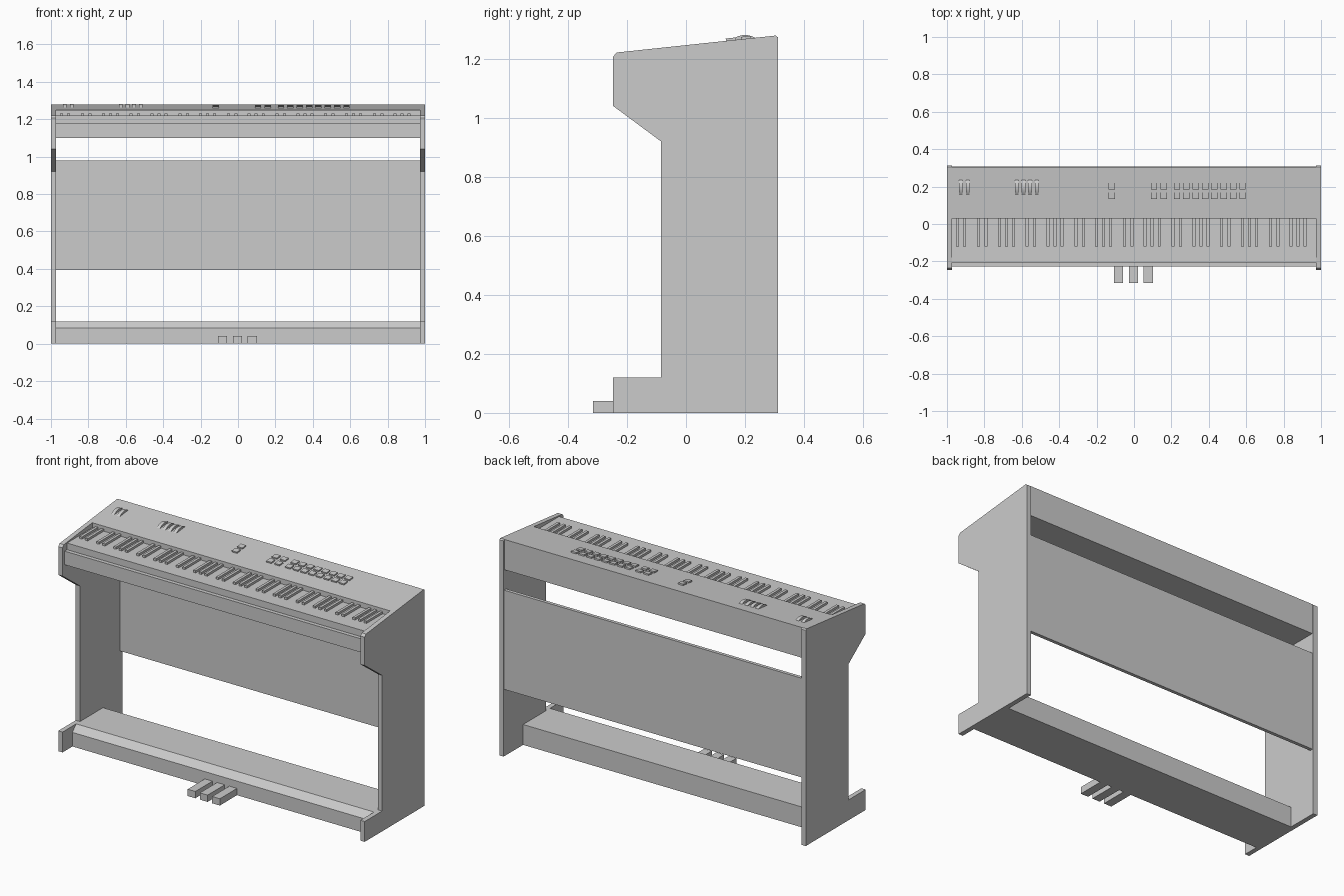
import bpy, bmesh, math
from mathutils import Matrix, Vector

cube = bpy.data.objects.get("Cube")
if cube:
    bpy.data.objects.remove(cube, do_unlink=True)

grey = bpy.data.materials.new("plain grey")
grey.use_nodes = True
COLOUR = (0.6, 0.6, 0.6, 1.0)
grey.diffuse_color = COLOUR
grey.node_tree.nodes["Principled BSDF"].inputs["Base Color"].default_value = COLOUR

SLOPE = 0.1065
TILT = math.atan(SLOPE)
INNER = 0.972          # inner face of the side panels
KEY_TOP = 1.219        # level of the white keys


def top_z(y):
    """Height of the sloping top at depth y."""
    return 1.221 + (y + 0.235) * SLOPE


def finish(name, bm):
    bmesh.ops.recalc_face_normals(bm, faces=bm.faces[:])
    mesh = bpy.data.meshes.new(name)
    bm.to_mesh(mesh)
    bm.free()
    mesh.materials.append(grey)
    obj = bpy.data.objects.new(name, mesh)
    bpy.context.collection.objects.link(obj)
    return obj


def prism(name, profile, x0, x1):
    """Extrude a (y, z) profile from x0 to x1."""
    bm = bmesh.new()
    face = bm.faces.new([bm.verts.new((x0, y, z)) for y, z in profile])
    ext = bmesh.ops.extrude_face_region(bm, geom=[face])
    moved = [v for v in ext["geom"] if isinstance(v, bmesh.types.BMVert)]
    bmesh.ops.translate(bm, verts=moved, vec=Vector((x1 - x0, 0, 0)))
    return finish(name, bm)


def add_box(bm, centre, size, tilt=0.0):
    m = (Matrix.Translation(centre) @ Matrix.Rotation(tilt, 4, 'X')
         @ Matrix.Diagonal((*size, 1)))
    bmesh.ops.create_cube(bm, size=1, matrix=m)


def box(name, lo, hi):
    bm = bmesh.new()
    add_box(bm, [(a + b) / 2 for a, b in zip(lo, hi)], [b - a for a, b in zip(lo, hi)])
    return finish(name, bm)


# Side panels with stepped foot and overhanging arm
side = [(-0.247, 0), (0.312, 0), (0.312, 1.272), (0.304, top_z(0.304)),
        (-0.235, 1.221), (-0.247, 1.207), (-0.247, 1.04),
        (-0.085, 0.92), (-0.085, 0.12), (-0.247, 0.12)]
prism("right_side_panel", side, -1.0, -INNER)
prism("left_side_panel", side, INNER, 1.0)

# Keyboard case: control panel, recessed key surface and front ledge
prism("keyboard_case", [(-0.228, 1.10), (0.305, 1.10), (0.305, top_z(0.305)),
                        (0.03, top_z(0.03)), (0.03, KEY_TOP), (-0.205, KEY_TOP),
                        (-0.205, 1.18), (-0.228, 1.18)], -INNER, INNER)

# Back panel
box("back_panel", (-INNER, 0.287, 0.395), (INNER, 0.307, 0.98))

# Pedal base with a chamfered front edge
prism("pedal_base", [(-0.155, 0), (0.13, 0), (0.13, 0.12), (-0.12, 0.12),
                     (-0.155, 0.083)], -INNER, INNER)

# Pedals
for name, x in (("left_pedal", 0.077), ("middle_pedal", -0.003), ("right_pedal", -0.083)):
    box(name, (x - 0.025, -0.315, 0), (x + 0.025, -0.15, 0.04))

# Black keys: a starting pair, then seven octaves of two and three
key_x = [-0.943, -0.905]
for octave in range(7):
    key_x += [x + octave * 0.26 for x in (-0.831, -0.791, -0.72, -0.683, -0.645)]
bm = bmesh.new()
for x in key_x:
    add_box(bm, (x, -0.045, KEY_TOP + 0.0055), (0.016, 0.15, 0.015))
finish("black_keys", bm)

# Two rows of push buttons on the sloping control panel
bm = bmesh.new()
for x in [-0.118, 0.107, 0.16] + [0.23 + 0.05 * i for i in range(8)]:
    for y in (0.152, 0.203):
        add_box(bm, (x, y, top_z(y) + 0.002), (0.034, 0.034, 0.012), TILT)
finish("push_buttons", bm)

# Thumb wheels, mostly sunk in the control panel
bm = bmesh.new()
for x in (-0.926, -0.889, -0.627, -0.591, -0.556, -0.52):
    m = Matrix.Translation((x, 0.2, top_z(0.2) - 0.055)) @ Matrix.Rotation(math.pi / 2, 4, 'Y')
    bmesh.ops.create_cone(bm, cap_ends=True, segments=40, radius1=0.068,
                          radius2=0.068, depth=0.02, matrix=m)
finish("thumb_wheels", bm)
